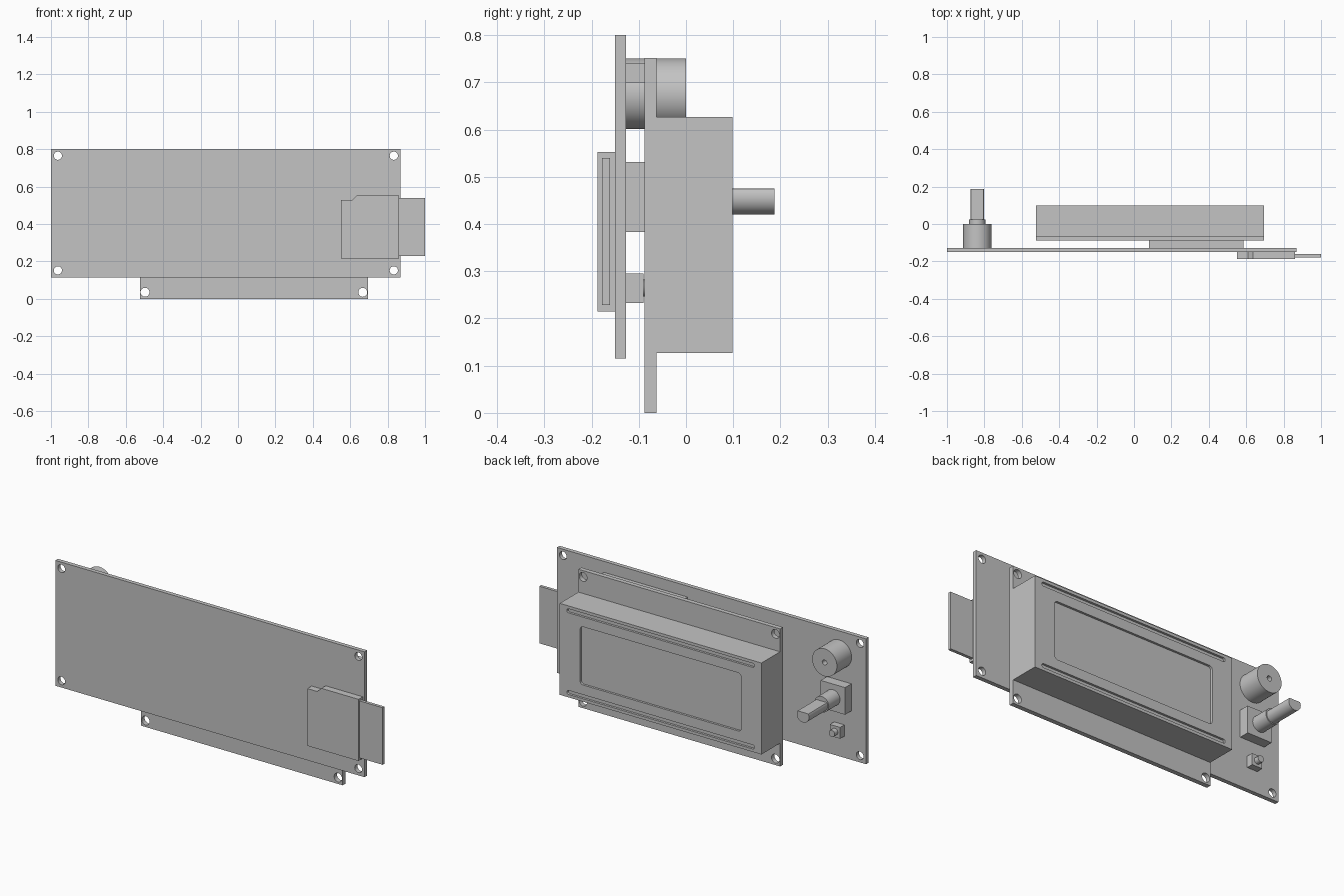
import bpy, bmesh
from math import cos, sin, pi

cube = bpy.data.objects.get("Cube")
if cube:
    bpy.data.objects.remove(cube, do_unlink=True)

grey = bpy.data.materials.new("plain grey")
grey.use_nodes = True
COLOUR = (0.55, 0.55, 0.55, 1)
grey.diffuse_color = COLOUR
grey.node_tree.nodes["Principled BSDF"].inputs["Base Color"].default_value = COLOUR


# Profiles are lists of (x, z) points
def rect(x0, x1, z0, z1):
    return [(x0, z0), (x1, z0), (x1, z1), (x0, z1)]


def circle(cx, cz, r, n=40):
    return [(cx + r * cos(2 * pi * i / n), cz + r * sin(2 * pi * i / n)) for i in range(n)]


def rounded(x0, x1, z0, z1, r, n=6):
    corners = [(x1 - r, z1 - r), (x0 + r, z1 - r), (x0 + r, z0 + r), (x1 - r, z0 + r)]
    pts = []
    for k, (cx, cz) in enumerate(corners):
        for i in range(n + 1):
            a = (k + i / n) * pi / 2
            pts.append((cx + r * cos(a), cz + r * sin(a)))
    return pts


def prism(name, profile, y0, y1, smooth=False):
    """Extrude an x-z profile from y0 to y1."""
    bm = bmesh.new()
    face = bm.faces.new([bm.verts.new((x, y0, z)) for x, z in profile])
    out = bmesh.ops.extrude_face_region(bm, geom=[face])
    moved = [g for g in out["geom"] if isinstance(g, bmesh.types.BMVert)]
    bmesh.ops.translate(bm, verts=moved, vec=(0, y1 - y0, 0))
    bmesh.ops.recalc_face_normals(bm, faces=bm.faces)
    mesh = bpy.data.meshes.new(name)
    bm.to_mesh(mesh)
    bm.free()
    mesh.materials.append(grey)
    obj = bpy.data.objects.new(name, mesh)
    bpy.context.collection.objects.link(obj)
    if smooth:
        shade(obj)
    return obj


def shade(obj):
    bpy.ops.object.select_all(action='DESELECT')
    obj.select_set(True)
    bpy.context.view_layer.objects.active = obj
    bpy.ops.object.shade_smooth_by_angle(angle=0.6)


def cut(obj, profiles, y0, y1):
    """Cut each profile out of the object and apply the result."""
    for profile in profiles:
        cutter = prism("cutter", profile, y0, y1)
        cutter.hide_render = True
        mod = obj.modifiers.new("cut", 'BOOLEAN')
        mod.operation = 'DIFFERENCE'
        mod.solver = 'EXACT'
        mod.object = cutter
        bpy.ops.object.select_all(action='DESELECT')
        obj.select_set(True)
        bpy.context.view_layer.objects.active = obj
        bpy.ops.object.modifier_apply(modifier=mod.name)
        bpy.data.objects.remove(cutter, do_unlink=True)
    shade(obj)


# Main circuit board with corner holes
BOARD_BACK = -0.127
board = prism("main_board", rect(-1, 0.87, 0.115, 0.8), -0.15, BOARD_BACK)
cut(board, [circle(x, z, 0.022, 24) for x in (-0.963, 0.833) for z in (0.152, 0.765)], -0.2, 0)

# Display board with corner holes
display = prism("display_board", rect(-0.525, 0.695, 0, 0.752), -0.088, -0.063)
cut(display, [circle(x, z, 0.024, 24) for x in (-0.497, 0.667) for z in (0.035, 0.717)], -0.2, 0)

# Display frame with recessed window and two long grooves
frame = prism("display_frame", rect(-0.525, 0.695, 0.127, 0.627), -0.063, 0.098)
cut(frame, [rounded(-0.402, 0.572, 0.218, 0.536, 0.018)]
    + [rounded(-0.482, 0.652, z - 0.011, z + 0.011, 0.0105) for z in (0.154, 0.600)],
    0.086, 0.2)

# Pin header between the boards
prism("pin_header", rect(0.08, 0.585, 0.70, 0.74), BOARD_BACK, -0.088)

# Buzzer with sound hole
CX = -0.838
buzzer = prism("buzzer", circle(CX, 0.676, 0.075, 64), BOARD_BACK, 0)
cut(buzzer, [circle(CX, 0.676, 0.014, 24)], -0.05, 0.1)

# Rotary knob: body, collar and flat-topped shaft
KNOB_Z = 0.457
prism("knob_body", rect(CX - 0.074, CX + 0.074, KNOB_Z - 0.074, KNOB_Z + 0.074), BOARD_BACK, -0.072)
prism("knob_collar", circle(CX, KNOB_Z, 0.043), -0.072, 0.025, True)
shaft_profile = [(x, min(z, KNOB_Z + 0.018)) for x, z in circle(CX, KNOB_Z, 0.037, 64)]
prism("knob_shaft", shaft_profile, 0.025, 0.187, True)

# Push button
prism("button_body", rect(CX - 0.031, CX + 0.031, 0.233, 0.295), BOARD_BACK, -0.09)
prism("button_cap", circle(CX, 0.264, 0.018, 32), -0.09, -0.062, True)

# Card reader with a stepped corner, and the card in it
reader_profile = [(0.55, 0.215), (0.86, 0.215), (0.86, 0.552), (0.635, 0.552),
                  (0.61, 0.528), (0.55, 0.528)]
prism("card_reader", reader_profile, -0.187, -0.15)
prism("memory_card", rect(0.86, 1.0, 0.228, 0.54), -0.178, -0.161)
